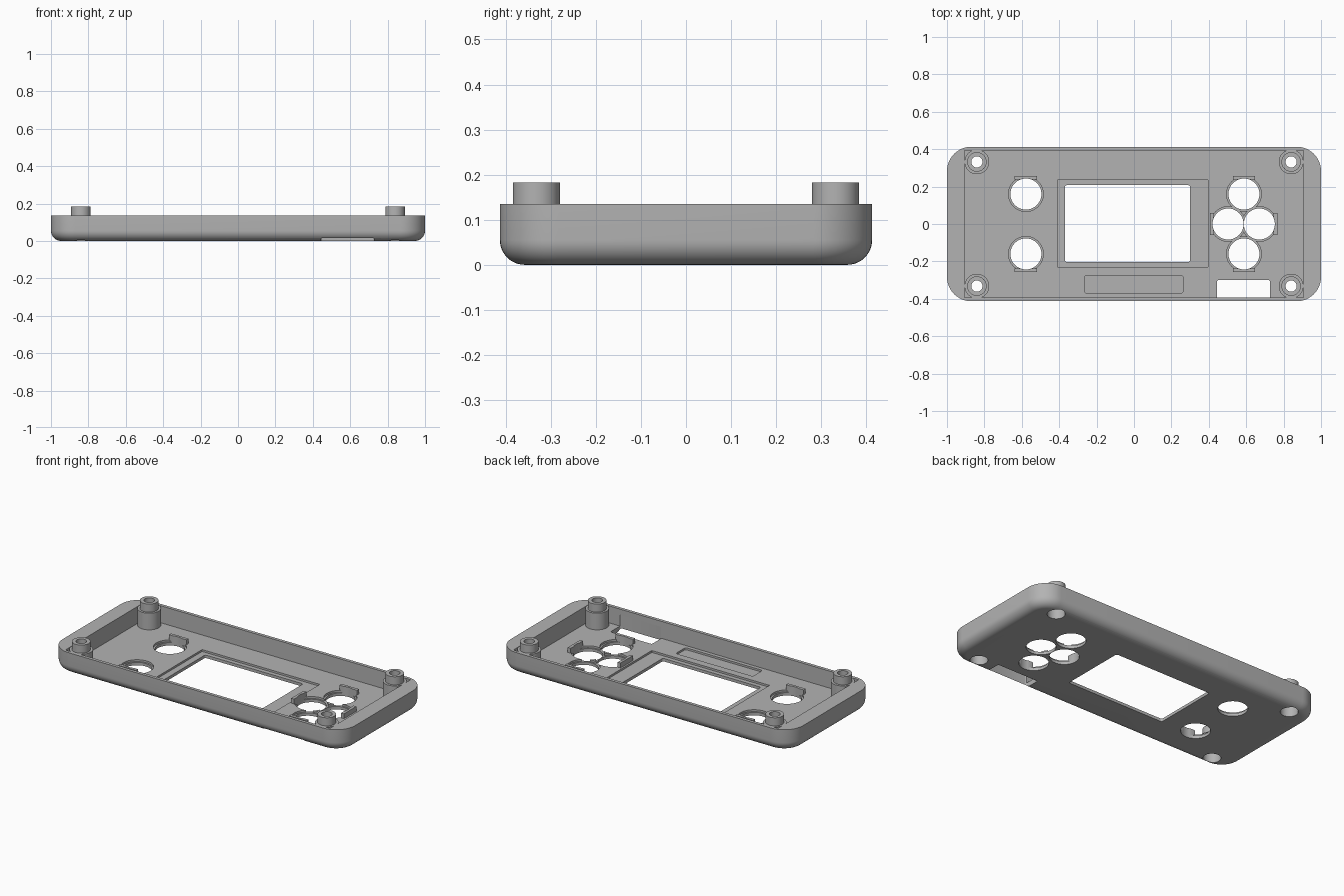
import bpy, bmesh, math

cube = bpy.data.objects.get("Cube")
if cube:
    bpy.data.objects.remove(cube)

grey = bpy.data.materials.new("mid_grey")
grey.use_nodes = True
colour = (0.45, 0.45, 0.45, 1)
grey.diffuse_color = colour
grey.node_tree.nodes["Principled BSDF"].inputs["Base Color"].default_value = colour

H, FLOOR = 0.135, 0.03
LEDGE = 0.018


def finish(name, bm):
    bmesh.ops.recalc_face_normals(bm, faces=bm.faces)
    mesh = bpy.data.meshes.new(name)
    bm.to_mesh(mesh)
    bm.free()
    mesh.materials.append(grey)
    ob = bpy.data.objects.new(name, mesh)
    bpy.context.collection.objects.link(ob)
    return ob


def outline(hx, hy, r, n=12):
    """Rounded rectangle points, counter-clockwise."""
    pts = []
    for q, (sx, sy) in enumerate([(1, 1), (-1, 1), (-1, -1), (1, -1)]):
        for i in range(n + 1):
            a = math.pi / 2 * (q + i / n)
            pts.append((sx * (hx - r) + r * math.cos(a), sy * (hy - r) + r * math.sin(a)))
    return pts


def loft(name, sections, cx=0, cy=0):
    """Solid through stacked outlines: a list of (points, z)."""
    bm = bmesh.new()
    rings = [[bm.verts.new((x + cx, y + cy, z)) for x, y in pts] for pts, z in sections]
    for a, b in zip(rings, rings[1:]):
        for i in range(len(a)):
            j = (i + 1) % len(a)
            bm.faces.new((a[i], a[j], b[j], b[i]))
    bm.faces.new(rings[0][::-1])
    bm.faces.new(rings[-1])
    return finish(name, bm)


def box(name, x0, x1, y0, y1, z0, z1, r=0.0):
    hx, hy = (x1 - x0) / 2, (y1 - y0) / 2
    pts = outline(hx, hy, r, 4) if r else [(hx, hy), (-hx, hy), (-hx, -hy), (hx, -hy)]
    return loft(name, [(pts, z0), (pts, z1)], (x0 + x1) / 2, (y0 + y1) / 2)


def disc(name, x, y, r, z0, z1):
    pts = [(r * math.cos(math.tau * i / 48), r * math.sin(math.tau * i / 48)) for i in range(48)]
    return loft(name, [(pts, z0), (pts, z1)], x, y)


def combine(tool, operation):
    mod = case.modifiers.new("bool", "BOOLEAN")
    mod.operation, mod.solver, mod.object = operation, "EXACT", tool
    bpy.context.view_layer.objects.active = case
    bpy.ops.object.modifier_apply(modifier=mod.name)
    bpy.data.objects.remove(tool)


def cut(tool):
    combine(tool, "DIFFERENCE")


def add(tool):
    combine(tool, "UNION")


# Outer case with rounded bottom edge
FILLET = 0.055
sections = []
for i in range(11):
    a = math.pi / 2 * i / 10
    inset = FILLET * (1 - math.sin(a))
    sections.append((outline(1 - inset, 0.413 - inset, 0.13 - inset), FILLET * (1 - math.cos(a))))
sections.append((outline(1, 0.413, 0.13), H))
case = loft("case_shell", sections)

# Cavity, screen ledge and shallow tray
cut(box("cavity", -0.905, 0.905, -0.393, 0.393, FLOOR, 0.3))
cut(box("screen_ledge", -0.41, 0.395, -0.23, 0.235, LEDGE, 0.1))
cut(box("screen_opening", -0.37, 0.30, -0.203, 0.208, -0.1, 0.1, 0.012))
cut(box("tray", -0.265, 0.263, -0.37, -0.275, LEDGE, 0.1, 0.012))

# Corner screw posts
for sx in (-1, 1):
    for sy in (-1, 1):
        x, y = sx * 0.84, sy * 0.332
        add(disc("post_body", x, y, 0.066, 0.02, H - 0.002))
        add(disc("post_top", x, y, 0.052, 0.1, 0.183))
        cut(disc("screw_head_bore", x, y, 0.05, -0.1, 0.09))
        cut(disc("screw_hole", x, y, 0.03, -0.1, 0.3))

# Button seats: position and the direction of the guide tab
buttons = [(-0.578, 0.16, 0, 1), (-0.578, -0.16, 0, -1), (0.588, 0.16, 0, 1),
           (0.588, -0.16, 0, -1), (0.503, 0, -1, 0), (0.67, 0, 1, 0)]
for x, y, dx, dy in buttons:
    cut(disc("button_seat", x, y, 0.093, LEDGE, 0.1))
for x, y, dx, dy in buttons:
    tx, ty = x + dx * 0.087, y + dy * 0.087
    wx, wy = (0.06, 0.01) if dy else (0.01, 0.06)
    add(box("guide_tab", tx - wx, tx + wx, ty - wy, ty + wy, 0.01, 0.06))
for x, y, dx, dy in buttons:
    cut(disc("button_hole", x, y, 0.083, -0.1, 0.1))

# Slot at the front edge
cut(box("edge_slot", 0.444, 0.727, -0.397, -0.30, -0.1, 0.1, 0.008))

bpy.ops.object.select_all(action="DESELECT")
case.select_set(True)
bpy.context.view_layer.objects.active = case
bpy.ops.object.shade_smooth_by_angle(angle=math.radians(30))
